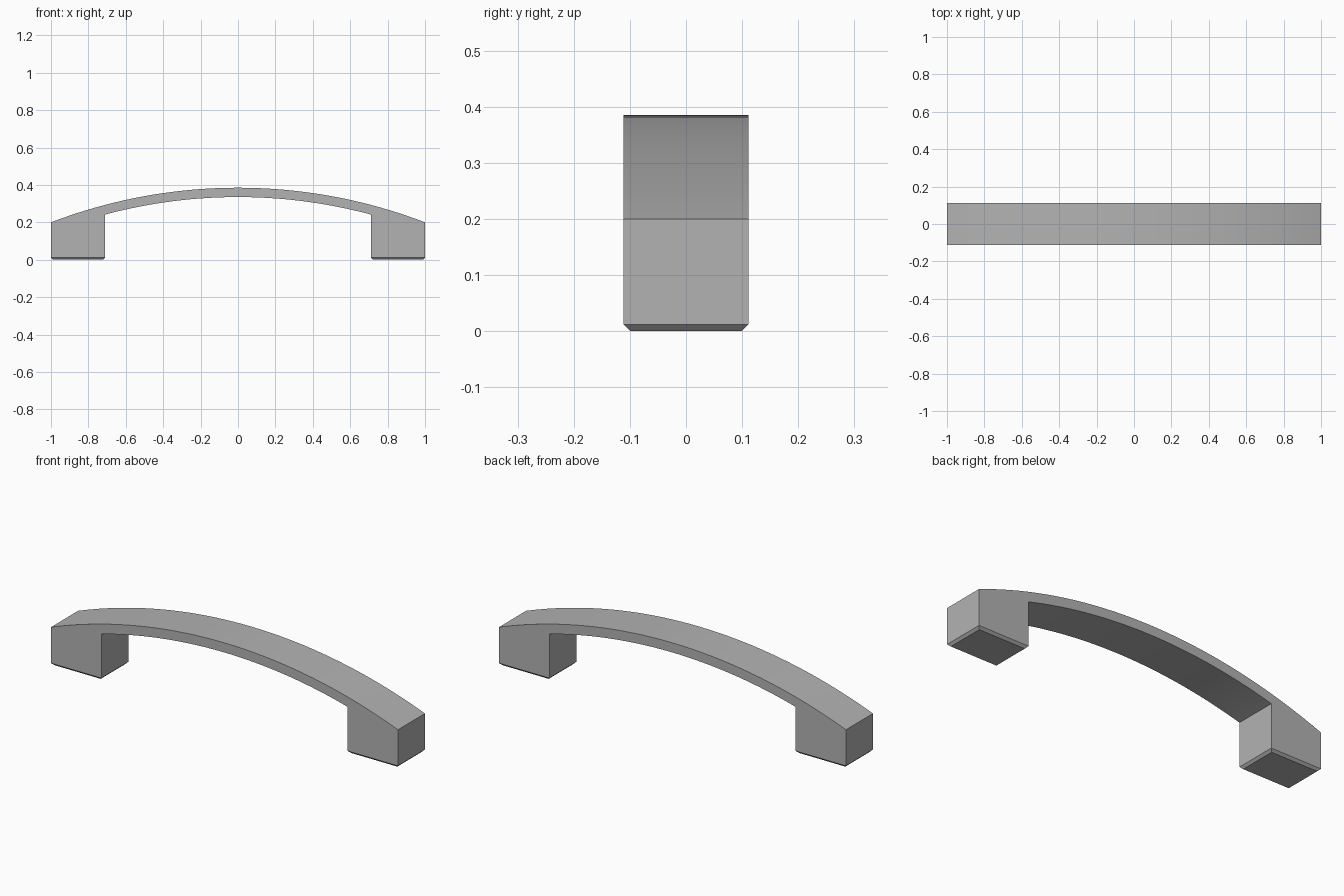
import bpy, bmesh, math

if "Cube" in bpy.data.objects:
    bpy.data.objects.remove(bpy.data.objects["Cube"])

HALF_W = 0.111      # half depth of the handle
FOOT_IN = 0.71      # inner x of each foot
CHAMFER = 0.012
R_OUT, R_IN = 2.795, 2.745
CENTRE_Z = 0.385 - R_OUT

grey = bpy.data.materials.new("satin grey")
grey.diffuse_color = (0.45, 0.45, 0.45, 1)
grey.use_nodes = True
grey.node_tree.nodes["Principled BSDF"].inputs["Base Color"].default_value = grey.diffuse_color


def arc(radius, x0, x1, n):
    """Points on the arch between two x positions."""
    a0, a1 = math.asin(x0 / radius), math.asin(x1 / radius)
    angles = [a0 + (a1 - a0) * i / n for i in range(n + 1)]
    return [(radius * math.sin(a), CENTRE_Z + radius * math.cos(a)) for a in angles]


# Side profile: top arch, right foot, under arch, left foot
profile = arc(R_OUT, -1, 1, 40)
profile += [(1, 0), (FOOT_IN, 0)]
profile += arc(R_IN, FOOT_IN, -FOOT_IN, 40)
profile += [(-FOOT_IN, 0), (-1, 0)]

# Extrude the profile through the depth
bm = bmesh.new()
face = bm.faces.new([bm.verts.new((x, -HALF_W, z)) for x, z in profile])
ext = bmesh.ops.extrude_face_region(bm, geom=[face])
new_verts = [g for g in ext["geom"] if isinstance(g, bmesh.types.BMVert)]
bmesh.ops.translate(bm, verts=new_verts, vec=(0, 2 * HALF_W, 0))
bmesh.ops.recalc_face_normals(bm, faces=bm.faces)

# Chamfer around the sole of each foot
sole = [e for e in bm.edges if all(v.co.z < 1e-4 for v in e.verts)]
bmesh.ops.bevel(bm, geom=sole, offset=CHAMFER, offset_type='OFFSET',
                segments=1, profile=0.5, affect='EDGES')
bmesh.ops.recalc_face_normals(bm, faces=bm.faces)

mesh = bpy.data.meshes.new("arched_handle")
bm.to_mesh(mesh)
bm.free()
mesh.materials.append(grey)
handle = bpy.data.objects.new("arched_handle", mesh)
bpy.context.collection.objects.link(handle)

# Smooth arches with crisp edges
bpy.context.view_layer.objects.active = handle
handle.select_set(True)
bpy.ops.object.shade_smooth_by_angle(angle=math.radians(20))
